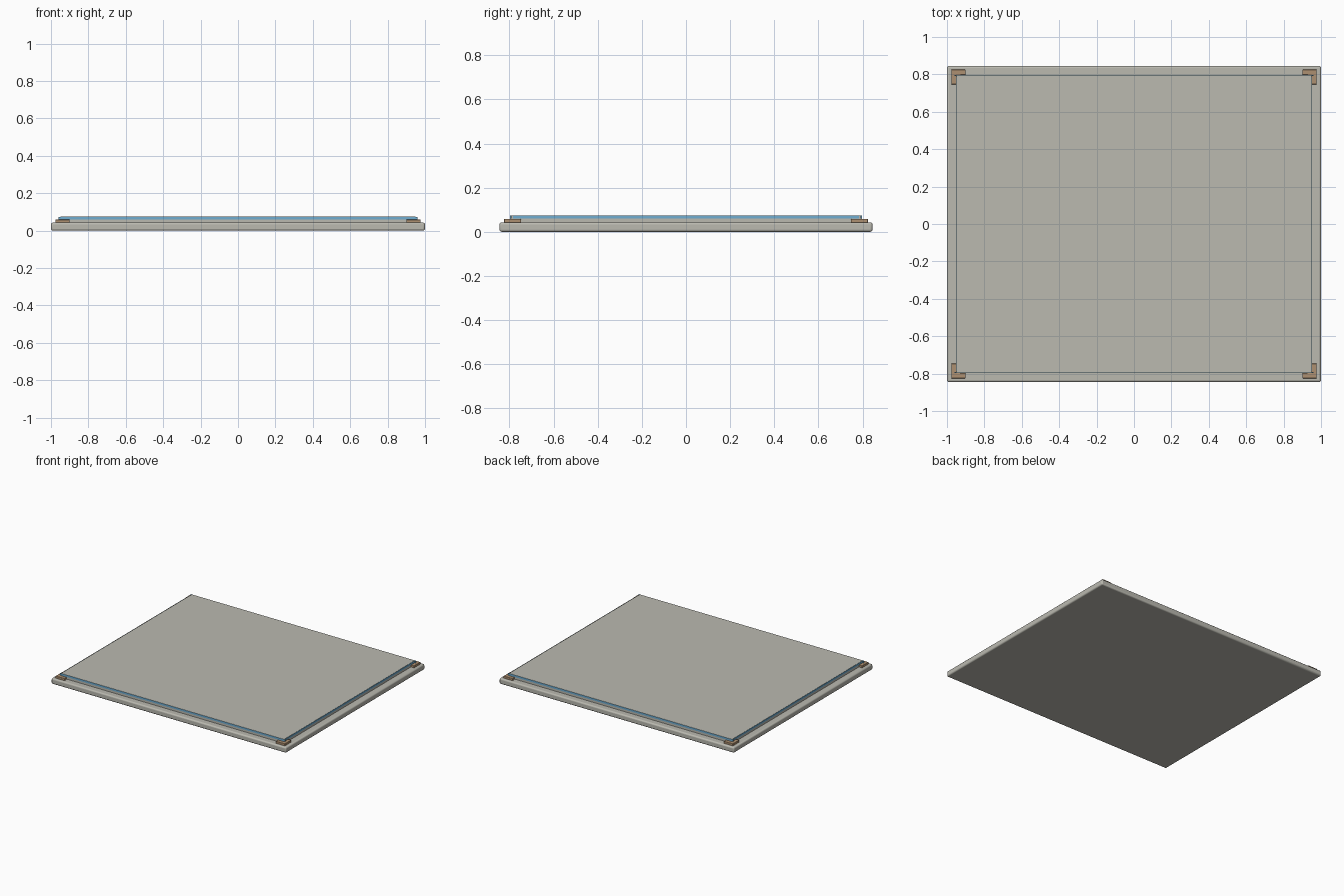
import bpy, bmesh

if "Cube" in bpy.data.objects:
    bpy.data.objects.remove(bpy.data.objects["Cube"])

def material(name, color):
    m = bpy.data.materials.new(name)
    m.diffuse_color = color
    m.use_nodes = True
    m.node_tree.nodes["Principled BSDF"].inputs["Base Color"].default_value = m.diffuse_color
    return m

stone = material("warm_grey", (0.494, 0.488, 0.435, 1))
bronze = material("bronze_brown", (0.42, 0.28, 0.165, 1))
blue = material("blue_trim", (0.16, 0.42, 0.64, 1))

def prism(name, outline, z0, z1, mat, bevel=0, segments=2):
    """Extrude a flat outline upward and optionally soften its edges."""
    me = bpy.data.meshes.new(name)
    bm = bmesh.new()
    face = bm.faces.new([bm.verts.new((x, y, z0)) for x, y in outline])
    top = bmesh.ops.extrude_face_region(bm, geom=[face])
    verts = [v for v in top["geom"] if isinstance(v, bmesh.types.BMVert)]
    bmesh.ops.translate(bm, vec=(0, 0, z1 - z0), verts=verts)
    bmesh.ops.recalc_face_normals(bm, faces=bm.faces)
    bm.to_mesh(me)
    bm.free()
    ob = bpy.data.objects.new(name, me)
    bpy.context.collection.objects.link(ob)
    me.materials.append(mat)
    if bevel:
        mod = ob.modifiers.new("soft_edges", "BEVEL")
        mod.width = bevel
        mod.segments = segments
    return ob

def rect(x0, x1, y0, y1):
    return [(x0, y0), (x1, y0), (x1, y1), (x0, y1)]

# Base slab with rounded edges
prism("base_slab", rect(-1, 1, -0.845, 0.845), 0, 0.043, stone, 0.01, 3)

# Raised inner panel
prism("raised_panel", rect(-0.95, 0.95, -0.795, 0.795), 0.04, 0.075, stone)

# Thin blue trim just proud of the panel's upper sides
for s, side in ((-1, "front"), (1, "back")):
    y = s * 0.794
    prism(side + "_trim", rect(-0.96, 0.96, y - 0.003, y + 0.003), 0.06, 0.074, blue)
for s, side in ((-1, "left"), (1, "right")):
    x = s * 0.949
    prism(side + "_trim", rect(x - 0.003, x + 0.003, -0.785, 0.785), 0.06, 0.074, blue)

# L-shaped corner brackets
ell = [(0.977, 0.825), (0.90, 0.825), (0.90, 0.797),
       (0.949, 0.797), (0.949, 0.747), (0.977, 0.747)]
for sx, x_side in ((-1, "left"), (1, "right")):
    for sy, y_side in ((-1, "front"), (1, "back")):
        prism(f"{y_side}_{x_side}_bracket", [(x * sx, y * sy) for x, y in ell],
              0.04, 0.059, bronze, 0.003)

# Smooth the rounded edges
for ob in bpy.context.collection.objects:
    ob.select_set(True)
    bpy.context.view_layer.objects.active = ob
bpy.ops.object.shade_smooth_by_angle()
